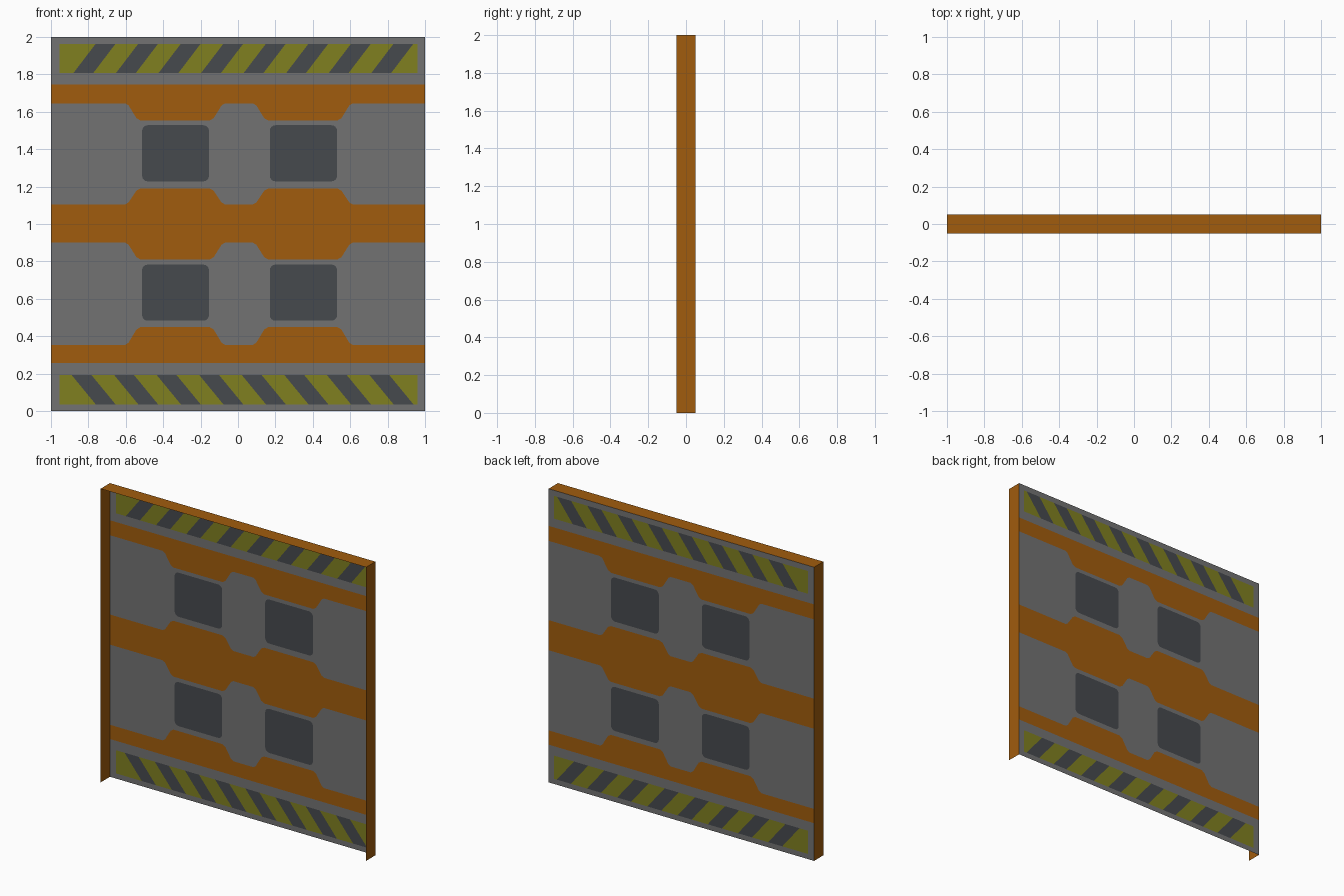
import bpy
from mathutils import Vector
from mathutils.geometry import delaunay_2d_cdt
import math

if "Cube" in bpy.data.objects:
    bpy.data.objects.remove(bpy.data.objects["Cube"])

W, D, H = 1.0, 0.05, 2.0          # half width, half depth, height


def material(name, rgb):
    m = bpy.data.materials.new(name)
    m.diffuse_color = (*rgb, 1)
    m.use_nodes = True
    m.node_tree.nodes["Principled BSDF"].inputs["Base Color"].default_value = m.diffuse_color
    return m


MATS = [material("panel grey", (0.171, 0.171, 0.171)),
        material("orange paint", (0.357, 0.107, 0.004)),
        material("hazard yellow", (0.216, 0.216, 0.0144)),
        material("dark slate", (0.061, 0.067, 0.076))]
GREY, ORANGE, YELLOW, DARK = range(4)


def make_object(name, verts, faces, mats):
    me = bpy.data.meshes.new(name)
    me.from_pydata(verts, [], faces)
    for m in mats:
        me.materials.append(m)
    ob = bpy.data.objects.new(name, me)
    bpy.context.collection.objects.link(ob)
    return ob


# Painted regions in the panel plane; later regions cover earlier ones
regions = []


def add(mat, pts):
    area = sum(a[0] * b[1] - b[0] * a[1] for a, b in zip(pts, pts[1:] + pts[:1]))
    regions.append((mat, pts if area > 0 else pts[::-1]))


def rect(x0, z0, x1, z1):
    return [(x0, z0), (x1, z0), (x1, z1), (x0, z1)]


def rounded_rect(x0, z0, x1, z1, r=0.03, n=4):
    pts = []
    for q, (cx, cz) in enumerate(rect(x0 + r, z0 + r, x1 - r, z1 - r)):
        for i in range(n + 1):
            a = math.pi + (q + i / n) * math.pi / 2
            pts.append((cx + r * math.cos(a), cz + r * math.sin(a)))
    return pts


def tab_edge(z, dz):
    """Band edge, left to right, bulging by dz beside the two windows."""
    pts = [(-W, z)]
    for a, b in ((-0.603, -0.07), (0.08, 0.613)):
        rise = [(0, 0), (0.018, 0.12), (0.06, 0.86), (0.082, 1)]
        pts += [(a + u, z + v * dz) for u, v in rise]
        pts += [(b - u, z + v * dz) for u, v in reversed(rise)]
    return pts + [(W, z)]


def plain_edge(z):
    return [(-W, z), (W, z)]


add(GREY, rect(-W, 0, W, H))

# Orange bands
add(ORANGE, tab_edge(1.645, -0.092) + plain_edge(1.747)[::-1])
add(ORANGE, tab_edge(0.9, -0.09) + tab_edge(1.105, 0.085)[::-1])
add(ORANGE, plain_edge(0.257) + tab_edge(0.354, 0.095)[::-1])

# Dark windows
for x0, x1 in ((-0.513, -0.155), (0.17, 0.53)):
    for z0, z1 in ((0.483, 0.783), (1.228, 1.528)):
        add(DARK, rounded_rect(x0, z0, x1, z1))

# Hazard strips: lower and upper, with slanted dark stripes
for z0, z1, start, slant in ((0.035, 0.193, -0.76, -0.13),
                             (1.807, 1.962, -0.88, 0.118)):
    add(YELLOW, rect(-0.955, z0, 0.96, z1))
    for i in range(8):
        x = start + i * 0.2275
        add(DARK, [(x, z0), (x + 0.106, z0), (x + 0.106 + slant, z1), (x + slant, z1)])

# Door panel: one sheet cut along every painted outline
coords, loops = [], []
for _, pts in regions:
    loops.append(list(range(len(coords), len(coords) + len(pts))))
    coords += [Vector(p) for p in pts]
vs, _, fs, _, _, origin = delaunay_2d_cdt(coords, [], loops, 1, 1e-5, True)
panel = make_object("door_panel", [(v.x, D, v.y) for v in vs], fs, MATS)
for poly, ids in zip(panel.data.polygons, origin):
    poly.material_index = regions[max(ids)][0]

# Orange rim: two sides and a top, open at the bottom
for name, x in (("left_rim", -W), ("right_rim", W)):
    s = -D if x > 0 else D
    make_object(name, [(x, s, 0), (x, -s, 0), (x, -s, H), (x, s, H)],
                [(0, 1, 2, 3)], [MATS[ORANGE]])
make_object("top_rim", [(-W, -D, H), (W, -D, H), (W, D, H), (-W, D, H)],
            [(0, 1, 2, 3)], [MATS[ORANGE]])
